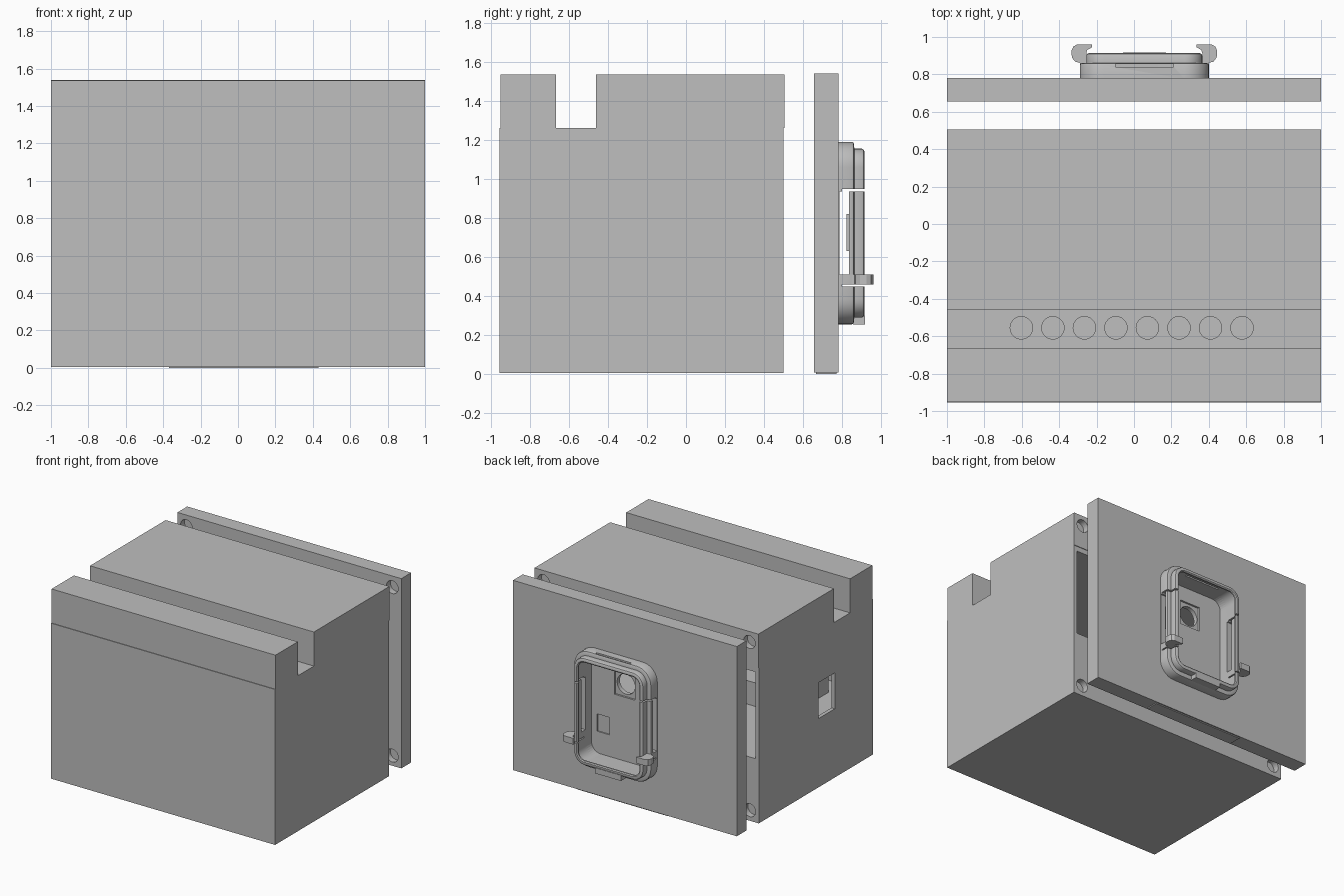
import bpy, bmesh, math
from mathutils import Matrix

if "Cube" in bpy.data.objects:
    bpy.data.objects.remove(bpy.data.objects["Cube"])

GREY = bpy.data.materials.new("plain grey")
GREY.use_nodes = True
COLOUR = (0.52, 0.52, 0.52, 1)
GREY.diffuse_color = COLOUR
GREY.node_tree.nodes["Principled BSDF"].inputs["Base Color"].default_value = COLOUR

CX, CZ = 0.055, 0.7225       # centre of the holder
HALF_W, HALF_H = 0.345, 0.4675


def make(name, bm):
    bmesh.ops.recalc_face_normals(bm, faces=bm.faces)
    mesh = bpy.data.meshes.new(name)
    bm.to_mesh(mesh)
    bm.free()
    mesh.materials.append(GREY)
    obj = bpy.data.objects.new(name, mesh)
    bpy.context.collection.objects.link(obj)
    return obj


def box(name, x, y, z):
    bm = bmesh.new()
    bmesh.ops.create_cube(bm, size=1)
    for v in bm.verts:
        for i, (lo, hi) in enumerate((x, y, z)):
            v.co[i] = lo if v.co[i] < 0 else hi
    return make(name, bm)


def cylinder(name, centre, radius, depth, along_y):
    bm = bmesh.new()
    turn = Matrix.Rotation(math.pi / 2, 4, "X") if along_y else Matrix()
    bmesh.ops.create_cone(bm, cap_ends=True, segments=40, radius1=radius, radius2=radius,
                          depth=depth, matrix=Matrix.Translation(centre) @ turn)
    return make(name, bm)


def cut(target, cutters):
    for c in cutters:
        mod = target.modifiers.new("cut", "BOOLEAN")
        mod.operation, mod.solver, mod.object = "DIFFERENCE", "EXACT", c
        c.hide_render = True
    bpy.context.view_layer.update()
    graph = bpy.context.evaluated_depsgraph_get()
    mesh = bpy.data.meshes.new_from_object(target.evaluated_get(graph))
    target.modifiers.clear()
    target.data = mesh
    for c in cutters:
        bpy.data.objects.remove(c)


def rounded_ring(bm, inset, y):
    """Upright rounded rectangle, shrunk by inset, at depth y."""
    radius = 0.13 - inset
    verts = []
    for k, (sx, sz) in enumerate(((1, 1), (-1, 1), (-1, -1), (1, -1))):
        for s in range(9):
            a = (k + s / 8) * math.pi / 2
            verts.append(bm.verts.new((CX + sx * (HALF_W - 0.13) + radius * math.cos(a), y,
                                       CZ + sz * (HALF_H - 0.13) + radius * math.sin(a))))
    return verts


def loft(name, sections, closed):
    bm = bmesh.new()
    rings = [rounded_ring(bm, *s) for s in sections]
    pairs = list(zip(rings, rings[1:]))
    if closed:
        pairs.append((rings[-1], rings[0]))
    else:
        bm.faces.new(rings[0])
        bm.faces.new(rings[-1])
    for a, b in pairs:
        for i in range(len(a)):
            j = (i + 1) % len(a)
            bm.faces.new((a[i], a[j], b[j], b[i]))
    return make(name, bm)


def corner_holes(y, levels):
    return [cylinder("hole_cutter", (sx * 0.92, y, z), 0.052, 0.1, True)
            for sx in (-1, 1) for z in levels]


# Solid lower base with blind fixing holes
base = box("lower_base", (-1, 1), (-0.955, 0.5), (0.005, 0.51))
cut(base, corner_holes(0.5, [0.09]))

# Hollow middle housing: open back, side window, row of holes in its ceiling
housing = box("middle_housing", (-1, 1), (-0.955, 0.5), (0.51, 1.26))
cut(housing, [box("cavity_cutter", (-0.97, 0.97), (-0.92, 0.6), (0.52, 1.22)),
              box("window_cutter", (-1.1, -0.9), (-0.47, -0.265), (0.56, 0.85))]
    + [cylinder("port_cutter", (-0.602 + i * 0.1685, -0.555, 1.24), 0.06, 0.2, False)
       for i in range(8)])
box("inner_block", (-0.75, 0.75), (-0.75, -0.24), (0.52, 0.71))

# Lid split by the cross channel
box("lid_front", (-1, 1), (-0.95, -0.665), (1.26, 1.535))
lid = box("lid_rear", (-1, 1), (-0.46, 0.505), (1.26, 1.535))
cut(lid, corner_holes(0.505, [1.45]))

# Back plate with pocket, viewing hole and blind fixing holes
plate = box("back_plate", (-1, 1), (0.655, 0.78), (0.008, 1.54))
cut(plate, corner_holes(0.655, [0.09, 1.45])
    + [loft("pocket_cutter", [(0.05, 0.705), (0.05, 0.85)], False),
       box("square_cutter", (-0.04, 0.145), (0.69, 0.75), (0.82, 1.02)),
       box("patch_cutter", (0.19, 0.3), (0.695, 0.75), (0.48, 0.62)),
       cylinder("viewing_cutter", (0.052, 0.7, 0.92), 0.08, 0.2, True)])
box("plate_foot", (-0.37, 0.43), (0.665, 0.77), (0, 0.008))

# Holder frame: broad base, narrower rounded lip
frame = loft("holder_frame", [(0, 0.775), (0, 0.848), (0.004, 0.857), (0.012, 0.861),
                              (0.035, 0.862), (0.035, 0.9), (0.039, 0.909), (0.046, 0.913),
                              (0.062, 0.913), (0.07, 0.907), (0.07, 0.895), (0.05, 0.88),
                              (0.05, 0.775)], True)
cutters = []
for sx in (-1, 1):
    xs = sorted((CX + sx * 0.2, CX + sx * 0.5))
    cutters += [box("side_cutter", xs, (0.785, 0.836), (0.51, 0.935)),
                box("upper_slit_cutter", xs, (0.8, 0.95), (0.935, 0.947)),
                box("lower_slit_cutter", xs, (0.8, 0.95), (0.45, 0.46))]
cutters.append(box("top_slot_cutter", (-0.1, 0.21), (0.84, 0.855), (1.1, 1.3)))
cut(frame, cutters)
bpy.context.view_layer.objects.active = frame
frame.select_set(True)
bpy.ops.object.shade_smooth_by_angle(angle=math.radians(35))
frame.select_set(False)

# Bottom tab, side buttons and the two clamping hooks
box("bottom_tab", (CX - 0.115, CX + 0.115), (0.855, 0.916), (0.255, 0.3))
HOOK = [(0.31, 0.78), (0.345, 0.78), (0.345, 0.862), (0.37, 0.868), (0.387, 0.89),
        (0.39, 0.925), (0.38, 0.948), (0.36, 0.96), (0.28, 0.96), (0.28, 0.945),
        (0.305, 0.93), (0.31, 0.913)]
for sx, side in ((1, "left"), (-1, "right")):
    xs = sorted((CX + sx * 0.315, CX + sx * 0.335))
    box(side + "_button", xs, (0.822, 0.84), (0.63, 0.82))
    bm = bmesh.new()
    face = bm.faces.new([bm.verts.new((CX + sx * x, y, 0.46)) for x, y in HOOK])
    top = bmesh.ops.extrude_face_region(bm, geom=[face])["geom"]
    for v in top:
        if isinstance(v, bmesh.types.BMVert):
            v.co.z = 0.51
    make(side + "_hook", bm)
